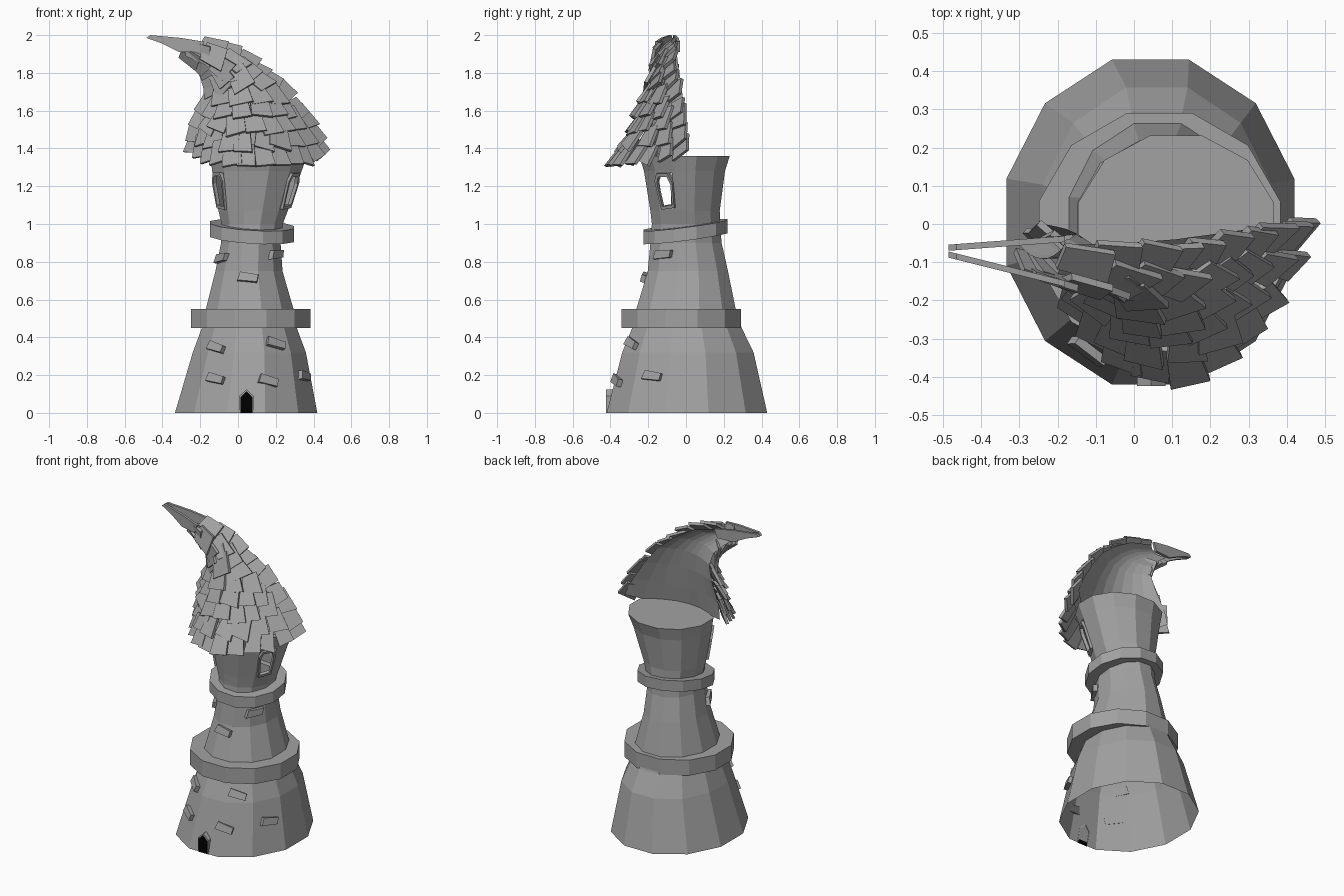
import bpy, bmesh, math, random
from mathutils import Vector, Matrix

random.seed(4)
cube = bpy.data.objects.get("Cube")
if cube:
    bpy.data.objects.remove(cube)


def material(name, value):
    m = bpy.data.materials.new(name)
    m.use_nodes = True
    m.diffuse_color = (value, value, value, 1)
    m.node_tree.nodes["Principled BSDF"].inputs["Base Color"].default_value = (value, value, value, 1)
    return m


STONE = material("grey stone", 0.36)
BLACK = material("black door", 0)
SIDES = 12


def finish(name, bm, mat=STONE, fix=True):
    if fix:
        bmesh.ops.recalc_face_normals(bm, faces=bm.faces)
    me = bpy.data.meshes.new(name)
    bm.to_mesh(me)
    bm.free()
    me.materials.append(mat)
    ob = bpy.data.objects.new(name, me)
    bpy.context.collection.objects.link(ob)
    return ob


def loft(bm, loops, wrap=False, closed=True):
    """Bridge successive loops of points with quads."""
    rows = [[bm.verts.new(p) for p in loop] for loop in loops]
    n = len(rows[0])
    pairs = list(zip(rows, rows[1:])) + ([(rows[-1], rows[0])] if wrap else [])
    for a, b in pairs:
        for i in range(n if closed else n - 1):
            j = (i + 1) % n
            bm.faces.new((a[i], a[j], b[j], b[i]))
    return rows


def prism(bm, points, offset):
    """Solid plate from an outline and a thickness vector."""
    back = [Vector(p) + Vector(offset) for p in points]
    rows = loft(bm, [points, back])
    bm.faces.new(rows[0])
    bm.faces.new(rows[1])


def oval(cx, cy, rx, ry, z):
    return [Vector((cx + rx * math.cos(a), cy + ry * math.sin(a), z))
            for a in (math.radians(15) + i * math.tau / SIDES for i in range(SIDES))]


# Tower wall: z, centre x, centre y, radius x, radius y
PROFILE = [(0, .043, .005, .39, .44), (.32, .06, .01, .31, .36), (.45, .06, .005, .26, .30),
           (.55, .062, 0, .24, .272), (.75, .058, .01, .184, .22), (.9, .068, 0, .163, .195),
           (1.0, .075, 0, .168, .187), (1.07, .08, -.005, .19, .19),
           (1.28, .1, -.008, .245, .222), (1.36, .11, -.008, .265, .248)]
bm = bmesh.new()
rows = loft(bm, [oval(*p[1:], p[0]) for p in PROFILE])
bm.faces.new(rows[-1])
bmesh.ops.recalc_face_normals(bm, faces=bm.faces)
bm.normal_update()

# Two window openings in the front corners of the upper storey
openings = [f for f in bm.faces if abs(f.calc_center_median().z - 1.175) < .02
            and abs(f.normal.y + .5) < .17 and abs(f.normal.x) > .6]
spots = [(f.calc_center_median(), f.normal.copy()) for f in openings]
bmesh.ops.inset_individual(bm, faces=openings, thickness=.016)
bmesh.ops.delete(bm, geom=openings, context='FACES')
finish("tower_wall", bm, fix=False)

# Window frames
HEX = [(-.04, -.1), (.042, -.09), (.055, .05), (.034, .1), (-.034, .1), (-.053, .06)]
for k, (c, n) in enumerate(spots):
    side = Vector((0, 0, 1)).cross(n).normalized()
    up = n.cross(side)
    flip = 1 if n.x > 0 else -1

    def outline(s, d):
        return [c + side * (x * s * flip) + up * (y * (s + .06 * (s < 1))) + n * d for x, y in HEX]
    bm = bmesh.new()
    loft(bm, [outline(1, -.006), outline(1, .014), outline(.76, .014), outline(.76, -.006)], wrap=True)
    finish("window_frame_" + ("left" if n.x > 0 else "right"), bm)


# Stone bands round the tower
def band(name, cx, cy, r, thick, z0, z1, tilt_x=0, tilt_y=0):
    def loop(radius, z):
        pts = oval(cx, cy, radius, radius, z)
        for p in pts:
            p.z += (p.x - cx) * tilt_x + (p.y - cy) * tilt_y
        return pts
    bm = bmesh.new()
    loft(bm, [loop(r, z0), loop(r, z1), loop(r - thick, z1), loop(r - thick, z0)], wrap=True)
    finish(name, bm)


band("lower_band", .067, -.025, .327, .09, .45, .55)
band("upper_band", .074, -.003, .23, .07, .925, .995, -.06, .13)


# Loose stones set into the wall: angle, height
def wall_point(deg, z):
    for a, b in zip(PROFILE, PROFILE[1:]):
        if a[0] <= z <= b[0]:
            f = (z - a[0]) / (b[0] - a[0])
            cx, cy, rx, ry = (u + (v - u) * f for u, v in zip(a[1:], b[1:]))
            t = math.radians(deg)
            return Vector((cx + rx * .97 * math.cos(t), cy + ry * .97 * math.sin(t), z))


bm = bmesh.new()
for deg, z in [(240, .18), (288, .17), (331, .195), (234, .345), (298, .365),
               (268, .715), (212, .82), (322, .84)]:
    p = wall_point(deg, z)
    side = (wall_point(deg + 3, z) - wall_point(deg - 3, z)).normalized()
    up = (wall_point(deg, z + .02) - wall_point(deg, z - .02)).normalized()
    out = side.cross(up)
    tilt = random.uniform(-.012, .012)
    corners = [(-.056, -.02 - tilt), (.048, -.025 + tilt), (.056, .014 + tilt), (-.04, .026 - tilt)]
    prism(bm, [p + side * x + up * y - out * .005 for x, y in corners], out * .027)
finish("wall_stones", bm)

# Doorway with a pointed top
ARCH = [(-.037, 0), (.037, 0), (.037, .09), (0, .125), (-.037, .09)]


def arch(s, y, lean=0):
    return [Vector((.045 + x * s, y + z * lean, z * (s + .04 * (s < 1)))) for x, z in ARCH]


bm = bmesh.new()
loft(bm, [arch(1, -.417, .23), arch(1, -.424), arch(.88, -.424), arch(.88, -.417, .23)], wrap=True)
finish("door_frame", bm)
bm = bmesh.new()
prism(bm, arch(.91, -.4235), (0, .009, 0))
finish("door", bm, BLACK)

# Curling half roof: left x, z, right x, z, back y, depth, front droop
ROOF = [(-.25, 1.41, .435, 1.39, .01, .39, .085), (-.235, 1.5, .385, 1.5, 0, .3, .03),
        (-.18, 1.62, .31, 1.62, -.012, .22, .01), (-.15, 1.72, .22, 1.74, -.025, .155, 0),
        (-.17, 1.8, .11, 1.83, -.04, .115, 0), (-.23, 1.86, -.02, 1.91, -.05, .09, 0),
        (-.3, 1.915, -.18, 1.955, -.055, .08, 0), (-.46, 1.975, -.44, 1.985, -.06, .05, 0)]


def roof(t, f, depth=1):
    """Point on the roof: t climbs to the tip, f runs from left edge to right edge."""
    t = min(max(t, -.5), 6.99)
    f = min(max(f, 0), 1)
    i = max(int(t), 0)
    lx, lz, rx, rz, y, d, droop = (u + (v - u) * (t - i) for u, v in zip(ROOF[i], ROOF[i + 1]))
    bulge = 4 * f * (1 - f)
    return Vector((lx + (rx - lx) * f, y - d * depth * bulge, lz + (rz - lz) * f - droop * bulge))


# Shallow back wall of the roof
bm = bmesh.new()
loft(bm, [[roof(t, k / 8, .45) for k in range(9)] for t in range(7)], closed=False)
finish("roof_back", bm)

# Overlapping rows of shingles
bm = bmesh.new()
for row in range(10):
    t = row * .6
    steps = [roof(t, k / 60) for k in range(61)]
    run = [0]
    for p, q in zip(steps, steps[1:]):
        run.append(run[-1] + (q - p).length)
    count = max(3, round(run[-1] / .095))
    width = run[-1] / count
    for k in range(count):
        goal = (k + .5 + random.uniform(-.15, .15)) * width
        f = sum(r < goal for r in run) / 60
        side = (roof(t, f + .04) - roof(t, f - .04)).normalized()
        up = (roof(t + .4, f) - roof(t - .1, f)).normalized()
        # Turn the shingles near the side edges towards the front
        out = side.cross(up).normalized() + Vector((0, -.5, 0))
        out = (out - up * out.dot(up)).normalized()
        side = up.cross(out)
        spin = Matrix.Rotation(random.uniform(-.18, .18), 3, out)
        side, up = spin @ side, spin @ up
        w = width * random.uniform(.52, .64)
        length = random.uniform(.11, .14)
        low = roof(t, f) + out * random.uniform(.01, .026) - up * random.uniform(.02, .045)
        skew = random.uniform(-.014, .014)
        top = low + up * length - out * .024
        prism(bm, [low - side * w + up * skew, low + side * w - up * skew,
                   top + side * w * .8, top - side * w * .8], out * .018)
finish("roof_shingles", bm)

# Long plates meeting at the curled tip
bm = bmesh.new()
TIP = [(-.485, 1.985), (-.4, 1.955), (-.31, 1.91), (-.2, 1.91), (-.18, 1.965), (-.3, 1.985), (-.465, 2.0)]
for y0, slope in ((-.07, .075), (-.088, -.25)):
    prism(bm, [Vector((x, y0 + (x + .485) * slope, z)) for x, z in TIP], (0, .016, 0))
finish("roof_tip", bm)
